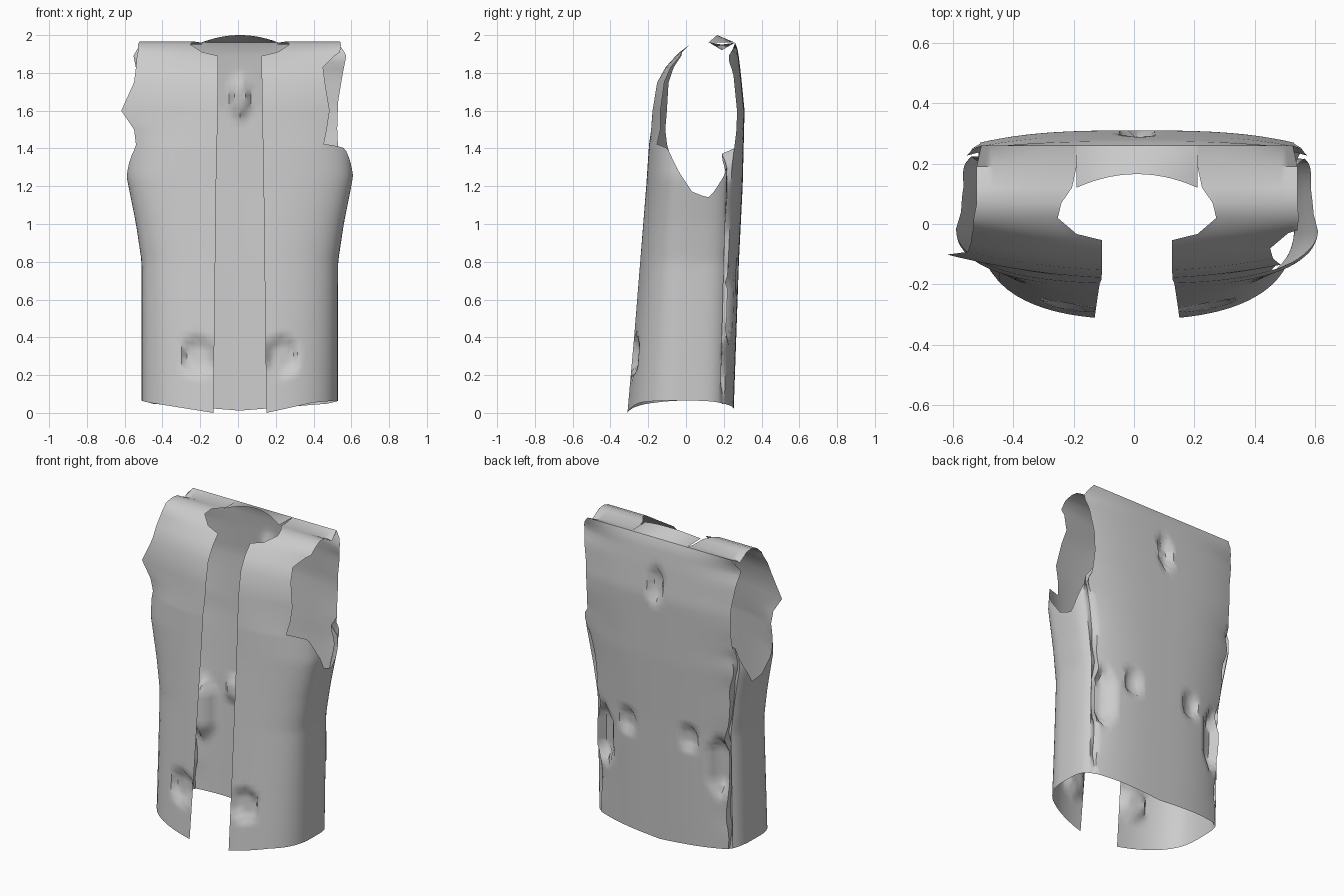
import bpy, bmesh, math, random

if "Cube" in bpy.data.objects:
    bpy.data.objects.remove(bpy.data.objects["Cube"])

random.seed(4)
bm = bmesh.new()
SHIFT = 0.01


def lerp(pts, v):
    """Piecewise-linear lookup; pts are (key, value) pairs."""
    if v <= pts[0][0]:
        return pts[0][1]
    for (a, p), (b, q) in zip(pts, pts[1:]):
        if v <= b:
            return p + (q - p) * (v - a) / (b - a)
    return pts[-1][1]


def grid(fn, nu, nv):
    """Quad patch from fn(u, v) -> local point."""
    vs = [[bm.verts.new(fn(i / nu, j / nv)) for i in range(nu + 1)] for j in range(nv + 1)]
    for j in range(nv):
        for i in range(nu):
            bm.faces.new((vs[j][i], vs[j][i + 1], vs[j + 1][i + 1], vs[j + 1][i]))


# Measurements by height: half width, front and back depth, back panel edge and its curve
WIDTH = [(0, .52), (.8, .52), (1, .55), (1.25, .6), (1.45, .59)]
FRONT = [(0, .314), (.4, .278), (1.2, .212), (1.42, .197)]
BACK = [(0, .252), (.8, .28), (1.2, .30), (1.6, .31), (1.8, .29), (1.92, .275), (1.96, .26)]
BACK_EDGE = [(0, .455), (.8, .46), (1.05, .49), (1.25, .53), (1.4, .52), (1.5, .515),
             (1.65, .52), (1.8, .545), (1.9, .565), (1.96, .515)]
BACK_DROP = [(0, .05), (1.3, .06), (1.5, .04), (1.8, .04), (1.88, .06), (1.96, 0)]
ARMHOLE = [(-.15, 1.42), (-.1, 1.40), (-.04, 1.28), (.04, 1.16), (.13, 1.14), (.2, 1.25), (.25, 1.4)]
REACH = {1: .75, -1: .93}          # how far each front panel wraps round
JAG = {s: [(i * .09, random.uniform(-1, 1)) for i in range(16)] for s in (1, -1)}
NF, NB = 2.6, 4.0                  # section roundness front and back
ROWS = 40


# Front panels, from hem to armhole
def front_body(s, t, v):
    zb = .055 * t
    z = zb + (1.42 - zb) * v
    w = lerp(WIDTH, z)
    x_in = .14 - .012 * z
    x = x_in + (REACH[s] * w - x_in) * t
    y = -lerp(FRONT, z) * (1 - (x / w) ** NF) ** (1 / NF)
    return (s * x + SHIFT, y, z)


# Upper front and shoulder rows: y, z, inner x, right outer x, left outer x, curve
SHOULDER = [(-.188, 1.5, .118, .46, .56, .25), (-.18, 1.6, .117, .475, .628, .2),
            (-.155, 1.75, .116, .45, .56, .2), (-.11, 1.83, .115, .44, .55, .15),
            (-.055, 1.89, .115, .50, .545, .1), (-.035, 1.91, .20, .53, .54, .05),
            (.02, 1.95, .262, .535, .54, 0), (.07, 1.967, .25, .53, .53, 0),
            (.12, 1.962, .215, .53, .53, 0), (.19, 1.95, .2, .53, .53, 0),
            (.26, 1.96, .2, .515, .515, 0)]


def shoulder(s, t, v):
    k = round(v * len(SHOULDER))
    if k == 0:
        return front_body(s, t, 1)
    y, z, a, right, left, c = SHOULDER[k - 1]
    x = a + ((right if s > 0 else left) - a) * t
    if k == 10:
        z -= .03 * t ** 3
    return (s * x + SHIFT, y + c * x * x, z)


# Side panels, cut off along the underarm line
def side_at(s, p, z):
    a0, a1 = math.acos(REACH[s] ** (NF / 2)), math.acos(.88 ** (NB / 2))
    a = -a0 + (a0 + a1) * p
    n, d = (NF, -lerp(FRONT, z)) if a < 0 else (NB, lerp(BACK, z))
    return lerp(WIDTH, z) * math.cos(a) ** (2 / n), d * abs(math.sin(a)) ** (2 / n)


def side(s, p, v):
    zt = 1.42 if p == 0 else lerp(ARMHOLE, side_at(s, p, 1.3)[1])
    zb = .055 - .007 * p + .014 * math.sin(math.pi * p)
    z = zb + (zt - zb) * v
    x, y = side_at(s, p, z)
    if p > .9:                      # tucks under the back panel
        step = .035 + .02 * lerp(JAG[s], z)
        y -= step * (p - .9) / .1 * min(1, z / .2)
    return (s * x + SHIFT, y, z)


# Back panel with uneven side edges
def back_at(t, z):
    edge = lerp(BACK_EDGE, z)
    if z < 1.35:
        s = 1 if t > 0 else -1
        edge += .022 * lerp(JAG[s], z + .05) * abs(t) ** 6 * min(1, z / .3)
    y = lerp(BACK, z) - lerp(BACK_DROP, z) * abs(t) ** 3
    return (t * edge + SHIFT, y, z)


def back_lower(t, v):
    zb = .012 + .036 * abs(t)
    return back_at(t, zb + (1.40 - zb) * v)


for s in (1, -1):
    grid(lambda u, v: front_body(s, u, v), 12, ROWS)
    grid(lambda u, v: shoulder(s, u, v), 12, len(SHOULDER))
    grid(lambda u, v: side(s, u, v), 20, ROWS)
    # Stepped seam between side and back
    grid(lambda u, v: side(s, 1, v) if u == 0 else back_lower(s, v), 1, ROWS)
grid(lambda u, v: back_lower(2 * u - 1, v), 36, ROWS)
grid(lambda u, v: back_at(2 * u - 1, 1.40 + .56 * v), 36, 16)


# Back neck yoke
def yoke(u, v):
    t = 2 * u - 1
    y, z = .165 - .045 * t * t, 2.0 - .038 * t * t
    return (.2 * t + SHIFT, y + (.26 - y) * v, z + (1.96 - z) * v)


grid(yoke, 14, 3)
bmesh.ops.remove_doubles(bm, verts=bm.verts, dist=.002)

# Small recesses: x, z, half width, half height, facing (-1 front, 1 back), depth
DENTS = [(0, 1.67, .045, .09, 1, .035)]
for s in (1, -1):
    DENTS += [(s * .225, .3, .085, .08, -1, .035), (s * .22, .73, .055, .065, 1, .03),
              (s * .41, .58, .06, .15, 1, .06)]
for vert in bm.verts:
    for x, z, hw, hh, face, depth in DENTS:
        dx, dz = abs(vert.co.x - SHIFT - x) / hw, abs(vert.co.z - z) / hh
        d = max(dx, dz * .7 + dx * .4)
        if d < 1 and vert.co.y * face > .12:
            vert.co.y -= face * depth * min(1, (1 - d) * 3)

bmesh.ops.recalc_face_normals(bm, faces=bm.faces)
mesh = bpy.data.meshes.new("vest_shell")
bm.to_mesh(mesh)
bm.free()
vest = bpy.data.objects.new("vest_shell", mesh)
bpy.context.collection.objects.link(vest)
bpy.context.view_layer.objects.active = vest
vest.select_set(True)
bpy.ops.object.shade_smooth_by_angle(angle=math.radians(45))
